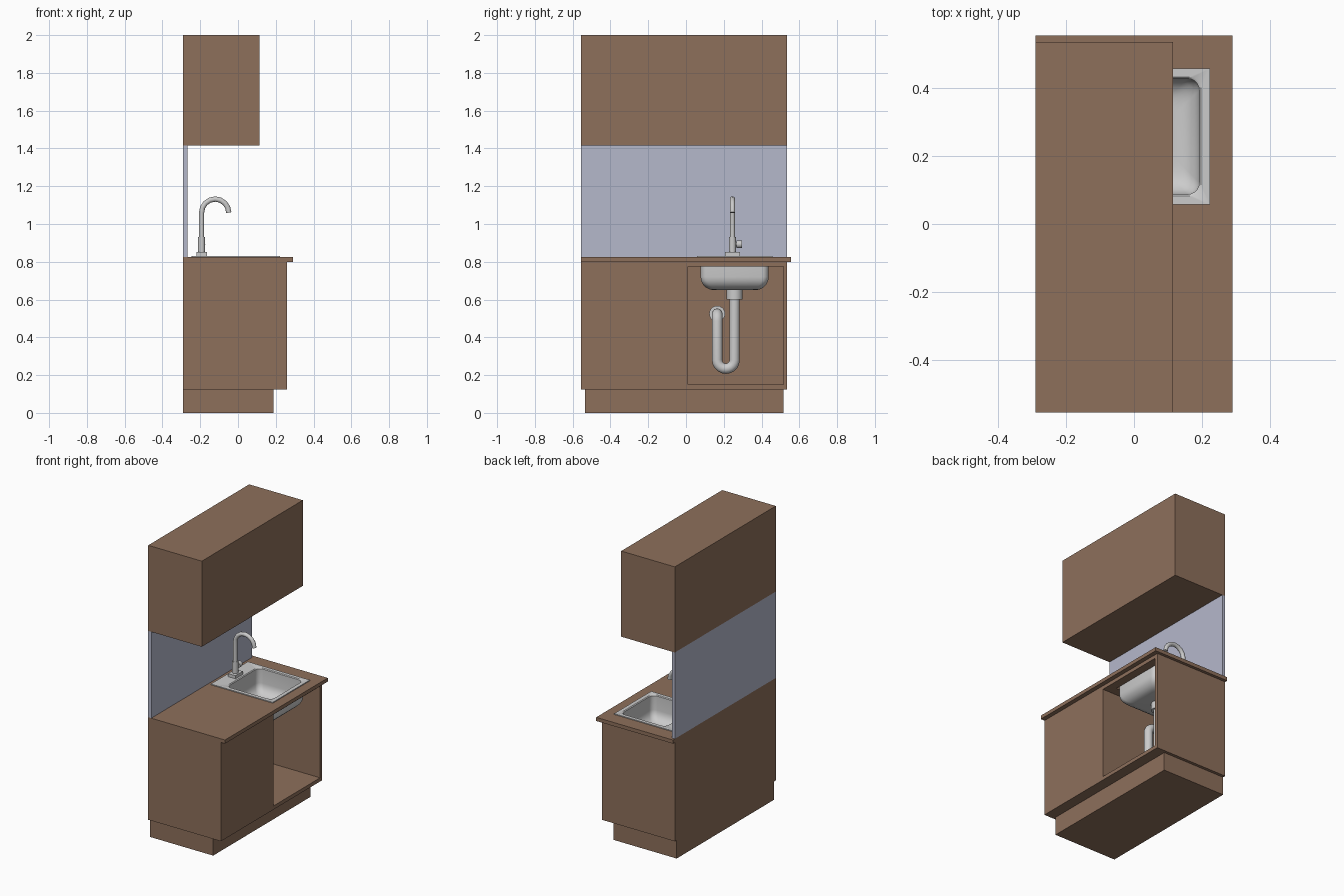
import bpy, bmesh
from math import sin, cos, pi, radians
from mathutils import Vector

if "Cube" in bpy.data.objects:
    bpy.data.objects.remove(bpy.data.objects["Cube"])


def material(name, rgb):
    m = bpy.data.materials.new(name)
    m.diffuse_color = (*rgb, 1)
    m.use_nodes = True
    m.node_tree.nodes["Principled BSDF"].inputs["Base Color"].default_value = m.diffuse_color
    return m


WOOD = material("wood", (0.27, 0.16, 0.105))
PANEL = material("splash_panel", (0.46, 0.48, 0.60))
STEEL = None


def finish(name, bm, mat=None):
    bmesh.ops.recalc_face_normals(bm, faces=bm.faces)
    me = bpy.data.meshes.new(name)
    bm.to_mesh(me)
    bm.free()
    ob = bpy.data.objects.new(name, me)
    bpy.context.collection.objects.link(ob)
    if mat:
        me.materials.append(mat)
    return ob


def activate(ob):
    bpy.ops.object.select_all(action='DESELECT')
    ob.select_set(True)
    bpy.context.view_layer.objects.active = ob


def smooth(ob):
    activate(ob)
    bpy.ops.object.shade_smooth_by_angle(angle=radians(40))


def box(name, x, y, z, mat=None):
    bm = bmesh.new()
    bmesh.ops.create_cube(bm, size=1)
    for v in bm.verts:
        v.co = [(a[0] + a[1]) / 2 + c * (a[1] - a[0]) for a, c in zip((x, y, z), v.co)]
    return finish(name, bm, mat)


def cut(ob, x, y, z):
    cutter = box("cutter", x, y, z)
    cutter.hide_render = True
    mod = ob.modifiers.new("cut", 'BOOLEAN')
    mod.operation, mod.solver, mod.object = 'DIFFERENCE', 'EXACT', cutter
    activate(ob)
    bpy.ops.object.modifier_apply(modifier=mod.name)
    bpy.data.objects.remove(cutter)


def cylinder(name, start, end, r, sides=20):
    a, b = Vector(start), Vector(end)
    bm = bmesh.new()
    bmesh.ops.create_cone(bm, cap_ends=True, segments=sides, radius1=r, radius2=r,
                          depth=(b - a).length)
    ob = finish(name, bm)
    ob.location = (a + b) / 2
    ob.rotation_euler = (b - a).to_track_quat('Z', 'Y').to_euler()
    smooth(ob)
    return ob


def tube(name, points, r):
    cu = bpy.data.curves.new(name, 'CURVE')
    cu.dimensions = '3D'
    cu.bevel_depth, cu.bevel_resolution, cu.use_fill_caps = r, 5, True
    sp = cu.splines.new('POLY')
    sp.points.add(len(points) - 1)
    for p, co in zip(sp.points, points):
        p.co = (*co, 1)
    ob = bpy.data.objects.new(name, cu)
    bpy.context.collection.objects.link(ob)
    activate(ob)
    bpy.ops.object.convert(target='MESH')
    smooth(bpy.context.view_layer.objects.active)


def arc(cu, cv, r, a0, a1, n):
    angles = [radians(a0 + (a1 - a0) * i / n) for i in range(n + 1)]
    return [(cu + r * cos(t), cv + r * sin(t)) for t in angles]


def rounded_rect(x0, x1, y0, y1, r, n=5):
    pts = []
    for k, (cx, cy) in enumerate([(x1 - r, y1 - r), (x0 + r, y1 - r),
                                  (x0 + r, y0 + r), (x1 - r, y0 + r)]):
        pts += arc(cx, cy, r, 90 * k, 90 * k + 90, n)
    return pts


# Cabinets, worktop, splashback
LEN = (-0.555, 0.535)
HOLE = ((-0.158, 0.203), (0.072, 0.443))
box("plinth", (-0.29, 0.187), (-0.535, 0.515), (0, 0.125), WOOD)
base = box("base_cabinet", (-0.29, 0.26), LEN, (0.125, 0.80), WOOD)
cut(base, (-0.27, 0.4), (0.01, 0.515), (0.15, 0.775))
cut(base, *HOLE, (0.7, 0.9))
top = box("worktop", (-0.29, 0.29), (-0.555, 0.555), (0.80, 0.825), WOOD)
cut(top, *HOLE, (0.7, 0.9))
box("splashback", (-0.29, -0.267), LEN, (0.825, 1.415), PANEL)
box("wall_cabinet", (-0.29, 0.115), LEN, (1.415, 2.0), WOOD)

# Sink: one loft from outer bowl, around the rim, into the inner bowl
BOWL = (-0.145, 0.192, 0.087, 0.428)


def bowl_ring(grow, z):
    x0, x1, y0, y1 = BOWL
    return rounded_rect(x0 - grow, x1 + grow, y0 - grow, y1 + grow, 0.035), z


R = 0.07
turn = [radians(90 * i / 5) for i in range(6)]
rings = [bowl_ring(0.01 - R + R * sin(t), 0.65 + R - R * cos(t)) for t in turn]
rings.append(bowl_ring(0.01, 0.825))
for z in (0.825, 0.831):
    rings.append((rounded_rect(-0.245, 0.223, 0.057, 0.457, 0.001), z))
rings += [bowl_ring(0.005, 0.831), bowl_ring(0, 0.826)]
rings += [bowl_ring(-R + R * sin(t), 0.66 + R - R * cos(t)) for t in reversed(turn)]
bm = bmesh.new()
loops = [[bm.verts.new((x, y, z)) for x, y in pts] for pts, z in rings]
for a, b in zip(loops, loops[1:]):
    for i in range(len(a)):
        j = (i + 1) % len(a)
        bm.faces.new((a[i], a[j], b[j], b[i]))
bm.faces.new(loops[0])
bm.faces.new(loops[-1])
smooth(finish("sink", bm))

# Tap
TX, TY = -0.193, 0.246
box("tap_base", (-0.22, -0.164), (0.206, 0.286), (0.831, 0.852))
cylinder("tap_body", (TX, TY, 0.85), (TX, TY, 0.93), 0.019)
cylinder("tap_handle_stem", (TX, TY, 0.893), (TX, 0.272, 0.893), 0.011)
cylinder("tap_handle", (TX, 0.268, 0.893), (TX, 0.297, 0.893), 0.02)
bend = arc(TX + 0.072, 1.06, 0.072, 180, 0, 8)
tube("tap_spout", [(TX, TY, 0.92)] + [(x, TY, z) for x, z in bend], 0.014)

# Drain and trap
DX, DY, PY = 0.022, 0.257, 0.165
cylinder("drain", (DX, DY, 0.60), (DX, DY, 0.655), 0.042)
u_bend = arc((DY + PY) / 2, 0.28, (DY - PY) / 2, 0, -180, 10)
elbow = arc(DX - 0.04, 0.485, 0.04, 0, 90, 5)
tube("trap_pipe", [(DX, DY, 0.61)] + [(DX, y, z) for y, z in u_bend]
     + [(x, PY, z) for x, z in elbow] + [(-0.27, PY, 0.525)], 0.028)
cylinder("wall_flange", (-0.272, PY, 0.525), (-0.25, PY, 0.525), 0.042)
